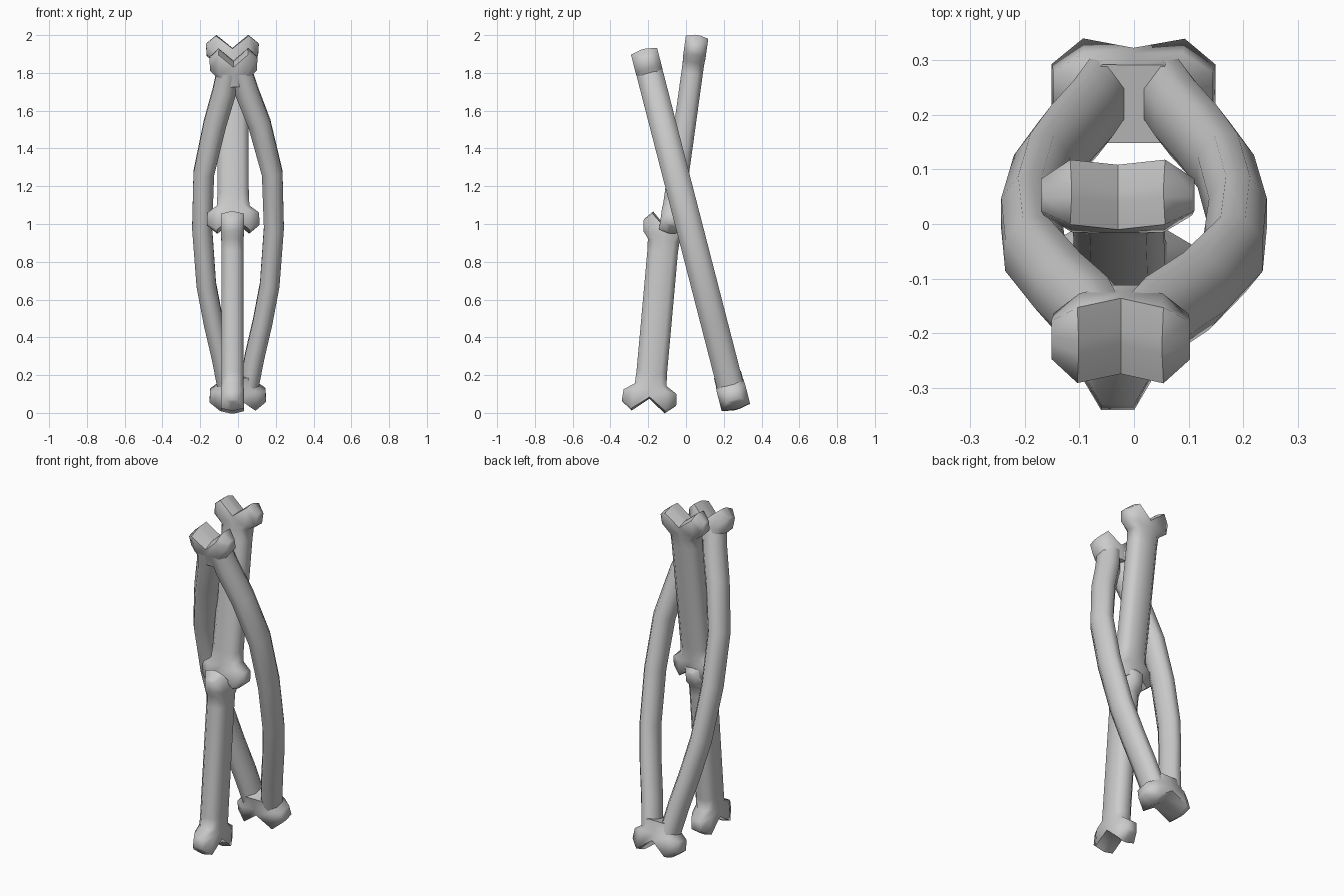
import bpy, bmesh, math
from mathutils import Vector

if "Cube" in bpy.data.objects:
    bpy.data.objects.remove(bpy.data.objects["Cube"])

X, Y = Vector((1, 0, 0)), Vector((0, 1, 0))
COLS = (-1, -0.62, 0, 0.62, 1)            # columns across the width of a bone
DEPTH = (0.5, 1, 1, 1, 0.5)               # rounded depth of each column


def finish(name, bm):
    bmesh.ops.recalc_face_normals(bm, faces=bm.faces)
    me = bpy.data.meshes.new(name)
    bm.to_mesh(me)
    bm.free()
    ob = bpy.data.objects.new(name, me)
    bpy.context.collection.objects.link(ob)
    bpy.ops.object.select_all(action='DESELECT')
    bpy.context.view_layer.objects.active = ob
    ob.select_set(True)
    bpy.ops.object.shade_smooth_by_angle(angle=math.radians(75))
    return ob


def bridge(bm, loops):
    for a, b in zip(loops, loops[1:]):
        n = len(a)
        for i in range(n):
            bm.faces.new((a[i], a[(i + 1) % n], b[(i + 1) % n], b[i]))


def section(bm, origin, axis, side, nrm, w, d, heights):
    """Ten-sided bone section; heights shift each column along the axis."""
    front = [bm.verts.new(origin + side * (w * c) - nrm * (d * k) + axis * h)
             for c, k, h in zip(COLS, DEPTH, heights)]
    back = [bm.verts.new(origin + side * (w * c) + nrm * (d * k) + axis * h)
            for c, k, h in zip(COLS, DEPTH, heights)]
    return front + back[::-1]


def knob(bm, tip, axis, side, nrm, kw, sw, d, neck=0.21):
    """Two-lobed bone end, axis pointing inward from the tip; returns neck loop."""
    rows = ((kw * 0.97, d * 0.2, (0.042, 0.0, 0.07, 0.0, 0.042)),
            (kw, d * 1.05, (0.05, 0.012, 0.08, 0.012, 0.05)),
            (kw * 0.97, d * 1.05, (0.108, 0.115, 0.12, 0.115, 0.108)),
            (sw * 1.04, d, (0.145, 0.15, 0.155, 0.15, 0.145)),
            (sw, d, (neck,) * 5))
    loops = [section(bm, tip, axis, side, nrm, w, k, h) for w, k, h in rows]
    bridge(bm, loops)
    a = loops[0]
    for i in range(4):                     # narrow ridge closing the end
        bm.faces.new((a[i], a[i + 1], a[8 - i], a[9 - i]))
    return loops[-1]


def frame(p, q, side):
    axis = (q - p).normalized()
    side = (side - axis * side.dot(axis)).normalized()
    return axis, side, axis.cross(side)


def bone(name, p, q, side, kw, kw_top, sw, d):
    p, q = Vector(p), Vector(q)
    axis, s, n = frame(p, q, side)
    bm = bmesh.new()
    low = knob(bm, p, axis, s, n, kw, sw, d)
    high = knob(bm, q, -axis, s, n, kw_top, sw, d)
    bridge(bm, [low, high])
    return finish(name, bm)


def bone_end(name, tip, toward, kw, sw, d):
    tip = Vector(tip)
    axis, s, n = frame(tip, Vector(toward), X)
    bm = bmesh.new()
    bm.faces.new(knob(bm, tip, axis, s, n, kw, sw, d, 0.19))
    return finish(name, bm)


def bowed_shaft(name, pts, nrm, radii, d):
    bm = bmesh.new()
    loops = []
    for i, (p, r) in enumerate(zip(pts, radii)):
        t = (pts[min(i + 1, len(pts) - 1)] - pts[max(i - 1, 0)]).normalized()
        s = t.cross(nrm).normalized()
        loops.append([bm.verts.new(p + s * (r * 1.08 * math.cos(a)) + nrm * (d * 1.08 * math.sin(a)))
                      for a in (math.pi * (k + 0.5) / 4 for k in range(8))])
    bridge(bm, loops)
    bm.faces.new(loops[0])
    bm.faces.new(loops[-1])
    return finish(name, bm)


# Two straight bones, overlapping at mid height
bone("upper_straight_bone", (-0.025, -0.085, 0.95), (-0.03, 0.06, 2.0), X, 0.14, 0.14, 0.083, 0.057)
bone("lower_straight_bone", (-0.03, -0.2, 0.005), (-0.03, -0.105, 1.06), Y, 0.145, 0.115, 0.081, 0.058)

# Leaning hoop made of two bowed shafts (height, half spread, radius)
LOW, HIGH = Vector((0, 0.267, 0.018)), Vector((-0.025, -0.225, 1.925))
lean = Vector((0, HIGH.y - LOW.y, HIGH.z - LOW.z)).normalized()
hoop_normal = X.cross(lean)
BOW = ((0.12, 0.055, 0.05), (0.3, 0.088, 0.052), (0.48, 0.13, 0.052), (0.68, 0.168, 0.052),
       (0.98, 0.19, 0.053), (1.27, 0.181, 0.055), (1.53, 0.118, 0.06), (1.7, 0.06, 0.062),
       (1.82, 0.035, 0.055))
for name, sign in (("right_bowed_shaft", 1), ("left_bowed_shaft", -1)):
    pts = []
    for z, x, r in BOW:
        f = (z - LOW.z) / (HIGH.z - LOW.z)
        shift = -0.025 * max(0, f - 0.75) * 4
        pts.append(Vector((sign * x + shift, LOW.y + (HIGH.y - LOW.y) * f, z)))
    bowed_shaft(name, pts, hoop_normal, [b[2] for b in BOW], 0.071)

# Two-lobed ends of the hoop
bone_end("hoop_top_end", HIGH, LOW, 0.127, 0.085, 0.068)
bone_end("hoop_bottom_end", LOW, HIGH, 0.15, 0.09, 0.074)
